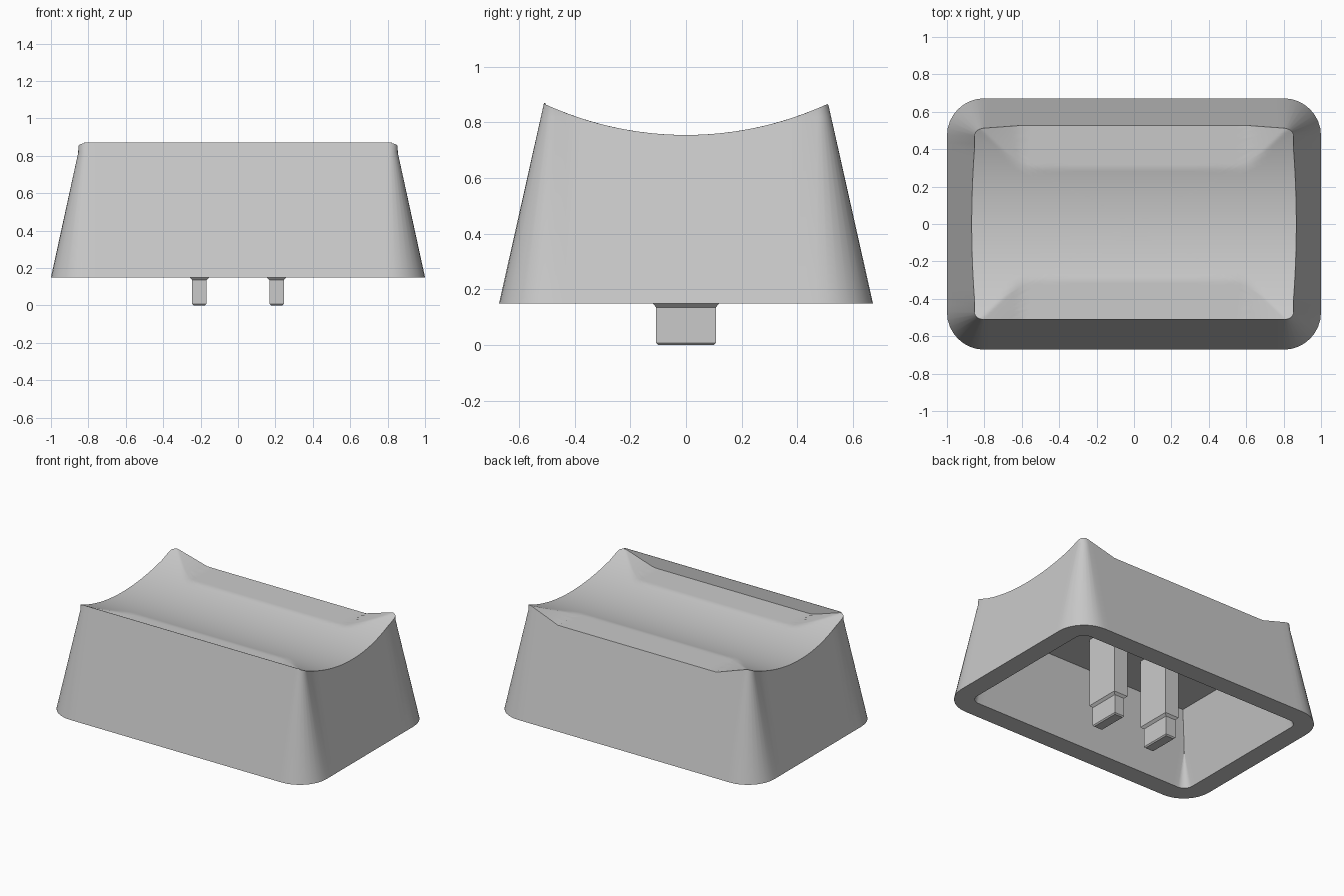
import bpy, bmesh, math

cube = bpy.data.objects.get("Cube")
if cube:
    bpy.data.objects.remove(cube, do_unlink=True)

grey = bpy.data.materials.new("plain grey plastic")
grey.use_nodes = True
colour = (0.59, 0.59, 0.59, 1)
grey.diffuse_color = colour
grey.node_tree.nodes["Principled BSDF"].inputs["Base Color"].default_value = colour

BASE, KNEE, TIP, VALLEY = 0.15, 0.82, 0.868, 0.755
CEILING = 0.622


def outline(hx, hy, r, arc=8, nx=40, ny=24):
    """Rounded rectangle, counter-clockwise, with subdivided straight sides."""
    pts = []
    corners = [(1, 1, 0, nx), (-1, 1, 90, ny), (-1, -1, 180, nx), (1, -1, 270, ny)]
    for i, (sx, sy, start, count) in enumerate(corners):
        for k in range(arc + 1):
            a = math.radians(start + 90 * k / arc)
            pts.append((sx * (hx - r) + r * math.cos(a), sy * (hy - r) + r * math.sin(a)))
        tx, ty = corners[(i + 1) % 4][:2]
        a = math.radians(start + 90)
        x0, y0 = pts[-1]
        x1 = tx * (hx - r) + r * math.cos(a)
        y1 = ty * (hy - r) + r * math.sin(a)
        for k in range(1, count):
            f = k / count
            pts.append((x0 + (x1 - x0) * f, y0 + (y1 - y0) * f))
    return pts


def dish(x, y):
    """Scooped top: a cylinder arc with a level facet along each long edge."""
    half = 0.512
    sag = TIP - VALLEY
    radius = (half * half + sag * sag) / (2 * sag)
    x, y = abs(x), abs(y)
    curve = VALLEY + radius - math.sqrt(radius * radius - y * y)
    if y <= 0.3:
        return curve
    level = VALLEY + radius - math.sqrt(radius * radius - 0.09) + (y - 0.3) * 0.013
    u = min(max((x - 0.6) / max(1.05 * (y - 0.3), 0.001), 0), 1)
    return min(level + (curve - level) * u, TIP)


def bridge(bm, a, b):
    for i in range(len(a)):
        j = (i + 1) % len(a)
        bm.faces.new((a[i], a[j], b[j], b[i]))


def finish(name, bm):
    bmesh.ops.recalc_face_normals(bm, faces=bm.faces)
    mesh = bpy.data.meshes.new(name)
    bm.to_mesh(mesh)
    bm.free()
    mesh.materials.append(grey)
    obj = bpy.data.objects.new(name, mesh)
    bpy.context.collection.objects.link(obj)
    bpy.ops.object.select_all(action='DESELECT')
    obj.select_set(True)
    bpy.context.view_layer.objects.active = obj
    bpy.ops.object.shade_smooth_by_angle(angle=math.radians(40))


bottom = outline(1, 0.672, 0.2)
top = outline(0.843, 0.511, 0.04)


def wall_point(i, z):
    """Point on the sloping wall; the short sides turn upright above the knee."""
    t = (z - BASE) / (TIP - BASE)
    tx = (min(z, KNEE) - BASE) / (TIP - BASE)
    (x0, y0), (x1, y1) = bottom[i], top[i]
    return (x0 + (x1 - x0) * tx, y0 + (y1 - y0) * t, z)


def cavity(z):
    """Inner wall section: drafted inward, its corner radius shrinking to a sharp edge."""
    inset = (z - BASE) * 0.275
    r = max(0.062 - inset, 0.001)
    return [(x, y, z) for x, y in outline(0.87 - inset, 0.54 - inset, r)]


# Upper rim: where the sloping walls meet the scooped top
rim = []
for i in range(len(top)):
    z = TIP
    for _ in range(8):
        z = dish(*wall_point(i, z)[:2])
    rim.append(wall_point(i, z))
knee = [wall_point(i, min(KNEE, p[2] - 0.01)) for i, p in enumerate(rim)]

# Hollow shell: ceiling, inner walls, bottom edge, outer walls, scooped top
bm = bmesh.new()
ring = lambda pts: [bm.verts.new(p) for p in pts]
loops = [ring(cavity(CEILING)),
         ring(cavity(0.375)),
         ring(cavity(BASE)),
         ring([(x, y, BASE) for x, y in bottom]),
         ring(knee),
         ring(rim)]
bm.faces.new(loops[0])
STEPS = 30
for k in range(STEPS - 1, 0, -1):
    s = k / STEPS
    loops.append(ring([(x * s, y * s, dish(x * s, y * s)) for x, y, _ in rim]))
for a, b in zip(loops, loops[1:]):
    bridge(bm, a, b)
centre = bm.verts.new((0, 0, VALLEY))
last = loops[-1]
for i in range(len(last)):
    bm.faces.new((last[i], last[(i + 1) % len(last)], centre))
finish("cap_shell", bm)

# Lip: wedge carrying the front wall up to the corner height, upright behind
bm = bmesh.new()
front = [i for i, (x, y) in enumerate(top) if y < -0.505 and abs(x) < 0.82]
rows = []
for i in front:
    high = wall_point(i, TIP + 0.002)
    x, y, z = rim[i]
    back = high[1] + 0.002
    rows.append([bm.verts.new(p) for p in
                 ((x, y, z), high, (high[0], back, high[2]), (x, back, dish(x, back) - 0.002))])
for a, b in zip(rows, rows[1:]):
    bridge(bm, a, b)
bm.faces.new(rows[0])
bm.faces.new(rows[-1])
finish("front_lip", bm)

# Pair of stems with a stepped, chamfered tip
sections = [(0, 0.031, 0.1), (0.008, 0.038, 0.107), (0.135, 0.038, 0.107),
            (0.15, 0.053, 0.12), (CEILING + 0.02, 0.053, 0.12)]
for side, name in ((1, "left_stem"), (-1, "right_stem")):
    bm = bmesh.new()
    rings = []
    for z, hx, hy in sections:
        rings.append([bm.verts.new((side * 0.207 + sx * hx, sy * hy, z))
                      for sx, sy in ((1, 1), (-1, 1), (-1, -1), (1, -1))])
    for a, b in zip(rings, rings[1:]):
        bridge(bm, a, b)
    bm.faces.new(rings[0])
    bm.faces.new(rings[-1])
    finish(name, bm)
